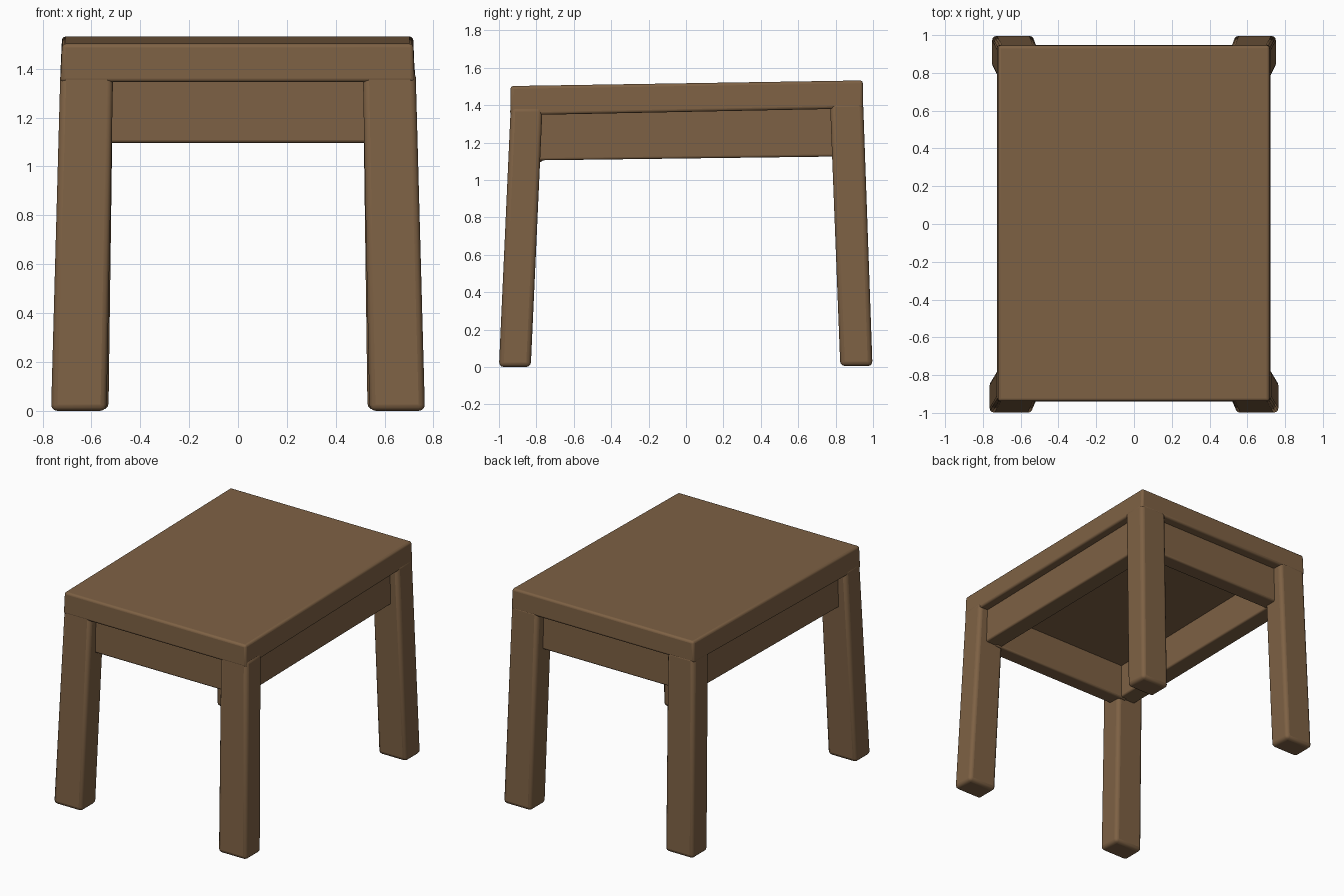
import bpy, bmesh, math

default = bpy.data.objects.get("Cube")
if default:
    bpy.data.objects.remove(default, do_unlink=True)

wood = bpy.data.materials.new("brown_wood")
wood.use_nodes = True
BROWN = (0.208, 0.12, 0.058, 1)
wood.diffuse_color = BROWN
bsdf = wood.node_tree.nodes["Principled BSDF"]
bsdf.inputs["Base Color"].default_value = BROWN
bsdf.inputs["Roughness"].default_value = 0.8

TILT = 0.03 / 1.88  # the seat rises slightly toward the back


def tapered_block(name, low, high, z0, z1, bevel, tilt_low=0, tilt_high=0):
    """Block between a low and a high rectangle, each (x0, x1, y0, y1)."""
    bm = bmesh.new()
    bmesh.ops.create_cube(bm, size=2)
    for v in bm.verts:
        up = v.co.z > 0
        x0, x1, y0, y1 = high if up else low
        x = x1 if v.co.x > 0 else x0
        y = y1 if v.co.y > 0 else y0
        z = z1 + y * tilt_high if up else z0 + y * tilt_low
        v.co = (x, y, z)
    mesh = bpy.data.meshes.new(name)
    bm.to_mesh(mesh)
    bm.free()
    obj = bpy.data.objects.new(name, mesh)
    bpy.context.collection.objects.link(obj)
    mesh.materials.append(wood)
    mod = obj.modifiers.new("rounded_edges", "BEVEL")
    mod.width = bevel
    mod.segments = 3
    bpy.ops.object.select_all(action="DESELECT")
    obj.select_set(True)
    bpy.context.view_layer.objects.active = obj
    bpy.ops.object.shade_smooth_by_angle(angle=math.radians(35))
    return obj


def side_rect(side, inner, outer, y0, y1):
    """Rectangle on the left (+1) or right (-1) side."""
    return (*sorted((side * inner, side * outer)), *sorted((y0, y1)))


# Seat slab, its underside a little steeper than its top
tapered_block("seat", (-0.727, 0.723, -0.94, 0.947), (-0.72, 0.717, -0.938, 0.945),
              1.364, 1.517, 0.015, TILT * 1.25, TILT)

for side, label in ((1, "left"), (-1, "right")):
    # Splayed legs, running up into the slab
    tapered_block("front_leg_" + label,
                  side_rect(side, 0.538, 0.765, -0.83, -1.0),
                  side_rect(side, 0.511, 0.727, -0.767, -0.937),
                  0, 1.39, 0.025)
    tapered_block("back_leg_" + label,
                  side_rect(side, 0.53, 0.752, 0.825, 0.997),
                  side_rect(side, 0.511, 0.724, 0.77, 0.947),
                  0.005, 1.415, 0.025)
    # Long side rails, set in from the leg faces
    rail = side_rect(side, 0.53, 0.662, -0.84, 0.84)
    tapered_block("side_rail_" + label, rail, rail,
                  1.115, 1.385, 0.012, TILT * 0.8, TILT)

# Short end rails
for name, y0, y1, z in (("front_rail", -0.875, -0.765, 1.097),
                        ("back_rail", 0.765, 0.88, 1.125)):
    rail = (-0.58, 0.58, y0, y1)
    tapered_block(name, rail, rail, z, 1.385, 0.012, 0, TILT)
